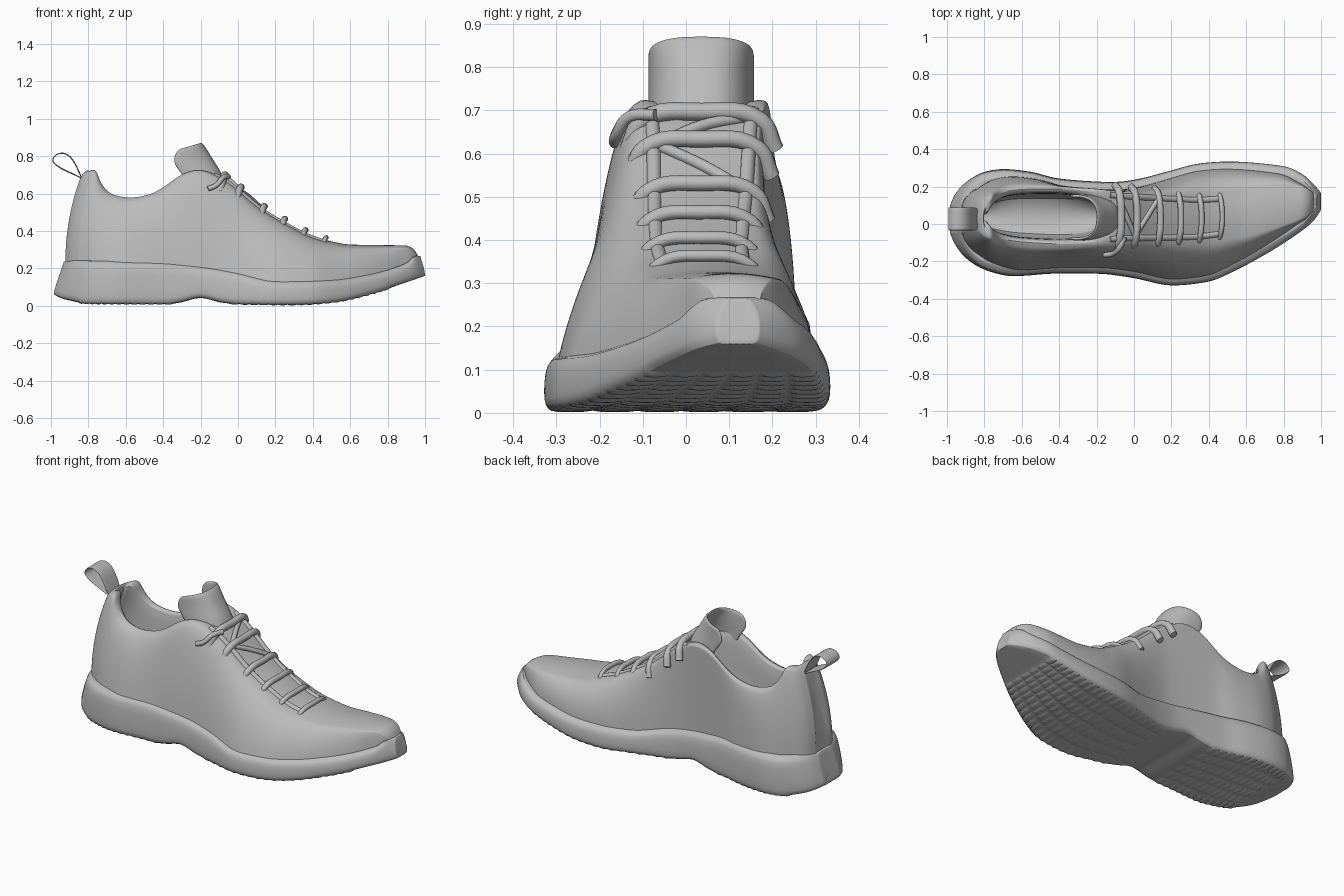
import bpy, bmesh, math

if "Cube" in bpy.data.objects:
    bpy.data.objects.remove(bpy.data.objects["Cube"])

grey = bpy.data.materials.new("plain_grey")
grey.use_nodes = True
grey.diffuse_color = (0.5, 0.5, 0.5, 1)
grey.node_tree.nodes["Principled BSDF"].inputs["Base Color"].default_value = (0.5, 0.5, 0.5, 1)


def curve(*keys):
    """Smooth function through (x, value) keys that never overshoots."""
    n = len(keys)
    d = [(b[1] - a[1]) / (b[0] - a[0]) for a, b in zip(keys, keys[1:])]
    m = [d[0]] + [2 * p * q / (p + q) if p * q > 0 else 0 for p, q in zip(d, d[1:])] + [d[-1]]

    def value(x):
        x = min(max(x, keys[0][0]), keys[-1][0])
        i = max(k for k in range(n - 1) if keys[k][0] <= x)
        h = keys[i + 1][0] - keys[i][0]
        t = (x - keys[i][0]) / h
        return ((1 + 2 * t) * (1 - t) ** 2 * keys[i][1] + t * (1 - t) ** 2 * h * m[i]
                + t * t * (3 - 2 * t) * keys[i + 1][1] - t * t * (1 - t) * h * m[i + 1])
    return value


def clamp(v):
    return min(max(v, 0), 1)


def finish(name, bm, subdiv=1, thickness=0, angle=50):
    bmesh.ops.recalc_face_normals(bm, faces=bm.faces)
    me = bpy.data.meshes.new(name)
    bm.to_mesh(me)
    bm.free()
    ob = bpy.data.objects.new(name, me)
    bpy.context.collection.objects.link(ob)
    me.materials.append(grey)
    if thickness:
        s = ob.modifiers.new("thickness", 'SOLIDIFY')
        s.thickness, s.offset = thickness, 0
    s = ob.modifiers.new("smooth", 'SUBSURF')
    s.levels = s.render_levels = subdiv
    bpy.ops.object.select_all(action='DESELECT')
    ob.select_set(True)
    bpy.context.view_layer.objects.active = ob
    bpy.ops.object.shade_smooth_by_angle(angle=math.radians(angle))


def loft(rows, closed=False, caps=False):
    bm = bmesh.new()
    vs = [[bm.verts.new(p) for p in row] for row in rows]
    n = len(rows[0])
    for a, b in zip(vs, vs[1:]):
        for j in range(n if closed else n - 1):
            k = (j + 1) % n
            bm.faces.new((a[j], a[k], b[k], b[j]))
    if caps:
        bm.faces.new(vs[0])
        bm.faces.new(vs[-1])
    bmesh.ops.recalc_face_normals(bm, faces=bm.faces)
    return bm


def stations(a, b, n=60):
    return [(a + b) / 2 - (b - a) / 2 * math.cos(math.pi * i / n) for i in range(n + 1)]


# Sole outline, seen from above, and its heights
inner = curve((-.985, .10), (-.96, .16), (-.9, .225), (-.8, .28), (-.7, .295), (-.55, .28), (-.4, .243),
              (-.1, .225), (0, .237), (.2, .287), (.35, .325), (.5, .335), (.8, .31), (.9, .268),
              (.96, .215), (1, .17))
outer = curve((-.985, -.05), (-.96, -.11), (-.9, -.185), (-.8, -.245), (-.65, -.28), (-.4, -.265),
              (-.2, -.266), (0, -.29), (.2, -.33), (.4, -.31), (.5, -.27), (.7, -.165),
              (.9, -.035), (.96, .015), (1, .07))
sole_low = curve((-.985, .06), (-.93, .035), (-.8, .014), (-.33, .012), (-.2, .045), (-.08, .014),
                 (.3, .008), (.5, .02), (.7, .062), (.9, .125), (1, .16))
sole_high = curve((-.985, .235), (-.9, .245), (-.5, .24), (-.2, .215), (0, .18), (.2, .138),
                  (.5, .143), (.7, .17), (.9, .23), (.96, .268), (1, .266))

rows = []
for x in stations(-.985, 1):
    mid, w = (inner(x) + outer(x)) / 2, (inner(x) - outer(x)) / 2
    lo, hi = sole_low(x), sole_high(x)
    half = [((w - .008) * f, lo) for f in (.33, .67, 1)]
    half += [(w, lo + .02), (w - .001, (lo + hi) / 2), (w - .006, hi - .03), (w - .025, hi), (w * .4, hi)]
    ring = [(0, lo)] + half + [(0, hi)] + [(-y, z) for y, z in reversed(half)]
    # The heel leans forward and the toe tip leans back
    heel, toe = .055 * clamp((-.8 - x) / .185), .025 * clamp((x - .9) / .1)
    rows.append([(x + heel * clamp((z - .08) / .16) - toe * clamp((z - .19) / .07), mid + y, z)
                 for y, z in ring])
bm = loft(rows, closed=True, caps=True)
# Tread blocks under heel and forefoot
bm.normal_update()
tread = []
for f in bm.faces:
    c = f.calc_center_median()
    if f.normal.z < -.85 and (-.85 < c.x < -.33 or -.05 < c.x < .8):
        tread.append(f)
bmesh.ops.inset_individual(bm, faces=tread, thickness=.008, depth=.007)
finish("sole", bm)

# Upper: lofted sections that open into a foot well at the ankle
rim_z = curve((-.925, .68), (-.905, .71), (-.85, .72), (-.81, .675), (-.76, .622), (-.7, .587), (-.6, .571),
              (-.5, .585), (-.42, .62), (-.33, .68), (-.25, .715), (-.2, .72), (-.13, .70), (-.05, .655),
              (.1, .53), (.2, .465), (.3, .41), (.4, .36), (.5, .332), (.6, .315), (.8, .312),
              (.9, .31), (.94, .29), (.965, .25))
rim_w = curve((-.925, .05), (-.915, .068), (-.89, .095), (-.85, .115), (-.8, .13), (-.6, .155), (-.4, .16),
              (-.2, .15), (0, .13), (.3, .12), (.6, .12), (.85, .1), (.965, .05))
rim_mid = curve((-.925, .03), (-.7, .045), (-.4, .04), (0, .035), (.3, .03), (.6, .06), (.8, .1), (.965, .12))


def upper_row(x):
    xs = -.985 + (x + .925) / 1.89 * 1.985
    zb, zr, wt, ct = sole_high(x) - .03, rim_z(x), rim_w(x), rim_mid(x)
    u = (x + .5) / .37
    opening = abs(u) < 1
    well = [(.012, .01), (.03, 0), (.038, -.06), (.042, -.16), (.044, .27 - zr)]
    # The ledge around the upper fades out at heel and toe ends
    ledge = clamp(.2 + min(xs + .985, 1 - xs) / .12)

    def side(s):
        edge = inner(xs) - .04 * ledge if s > 0 else outer(xs) + .03 * ledge
        round_ = (.85 if s > 0 else .6) + .15 * clamp(x / .4)
        pts = []
        for j in range(10):
            t = j / 9 * math.pi / 2
            v = math.sin(t)
            k = round_ * math.cos(t) + (1 - round_) * (1 - v)
            pts.append(((ct + s * wt) * (1 - k) + edge * k, zb + (zr - zb) * v))
        for i, (inset, dz) in enumerate(well):
            if opening:
                h = (wt - inset) * math.sqrt(1 - u ** 4) if i else wt - inset
                pts.append((ct + s * h, zr + dz))
            else:
                h = 1 - (i + 1) / 6
                pts.append((ct + s * h * wt, zr + .012 * (1 - h * h)))
        return pts
    ring = side(-1) + [(ct, .26 if opening else zr + .012)] + side(1)[::-1]
    heel = .095 * clamp((-.3 - x) / .62)
    return [(x + heel * clamp((z - .24) / .48) ** 2, y, z) for y, z in ring]


finish("upper", loft([upper_row(x) for x in stations(-.925, .965, 64)], caps=True))

# Tongue: a curled sheet, open towards the heel
rows = []
for xc, zc, depth, drop in ((-.06, .62, .17, 0), (-.10, .72, .17, .01), (-.135, .77, .18, .01),
                            (-.17, .83, .145, .022), (-.20, .872, .10, .03)):
    row = []
    for i in range(-8, 9):
        a = i / 8 * 1.75
        q = 1 - math.cos(a)
        row.append((xc - depth * q, .035 + .115 * math.copysign(abs(math.sin(a)) ** .75, a), zc - drop * q))
    rows.append(row)
finish("tongue", loft(rows), 2, .016)

# Heel pull loop: a thin ribbon
path = [(-.835, .68), (-.87, .70), (-.93, .725), (-.98, .755), (-.996, .78), (-.975, .81), (-.935, .82),
        (-.895, .80), (-.865, .75), (-.835, .68)]
finish("heel_loop", loft([[(x, y, z) for y in (-.035, .0, .055, .09)] for x, z in path]), 2, .007)


# Laces
def cord(name, points, radius):
    cu = bpy.data.curves.new(name, 'CURVE')
    cu.dimensions = '3D'
    cu.bevel_depth, cu.bevel_resolution, cu.resolution_u = radius, 3, 6
    cu.use_fill_caps = True
    sp = cu.splines.new('BEZIER')
    sp.bezier_points.add(len(points) - 1)
    for bp, p in zip(sp.bezier_points, points):
        bp.co = p
        bp.handle_left_type = bp.handle_right_type = 'AUTO'
    cu.materials.append(grey)
    bpy.context.collection.objects.link(bpy.data.objects.new(name, cu))


lace_x = [-.08, .005, .13, .24, .35, .46]
for n, x in enumerate(lace_x):
    z, c = rim_z(x), rim_mid(x)
    w = .155 - .006 * n
    cord(f"lace_bar_{n + 1}",
         [(x - .02, c - w - .015, z - .065), (x, c - w + .02, z + .002), (x + .012, c, z + .022),
          (x, c + w - .02, z + .002), (x - .02, c + w + .015, z - .065)], .021 - .0015 * n)

for n, (a, b) in enumerate(zip(lace_x[:2], lace_x[1:3])):
    s = 1 if n % 2 else -1
    cord(f"lace_cross_{n + 1}", [(a, .035 - s * .1, rim_z(a) + .008),
                                 ((a + b) / 2, .035, rim_z((a + b) / 2) + .018),
                                 (b, .035 + s * .1, rim_z(b) + .008)], .014)

for s, name in ((-1, "right"), (1, "left")):
    cord(f"eyelet_edge_{name}",
         [(x, rim_mid(x) + s * (.118 - .025 * i / 6), rim_z(x) - .004)
          for i, x in enumerate([-.13] + lace_x)], .017)

# Loose lace end draped over the side
cord("lace_end", [(-.16, -.165, .625), (-.115, -.16, .645), (-.08, -.13, .685), (-.05, -.07, .69)], .014)
